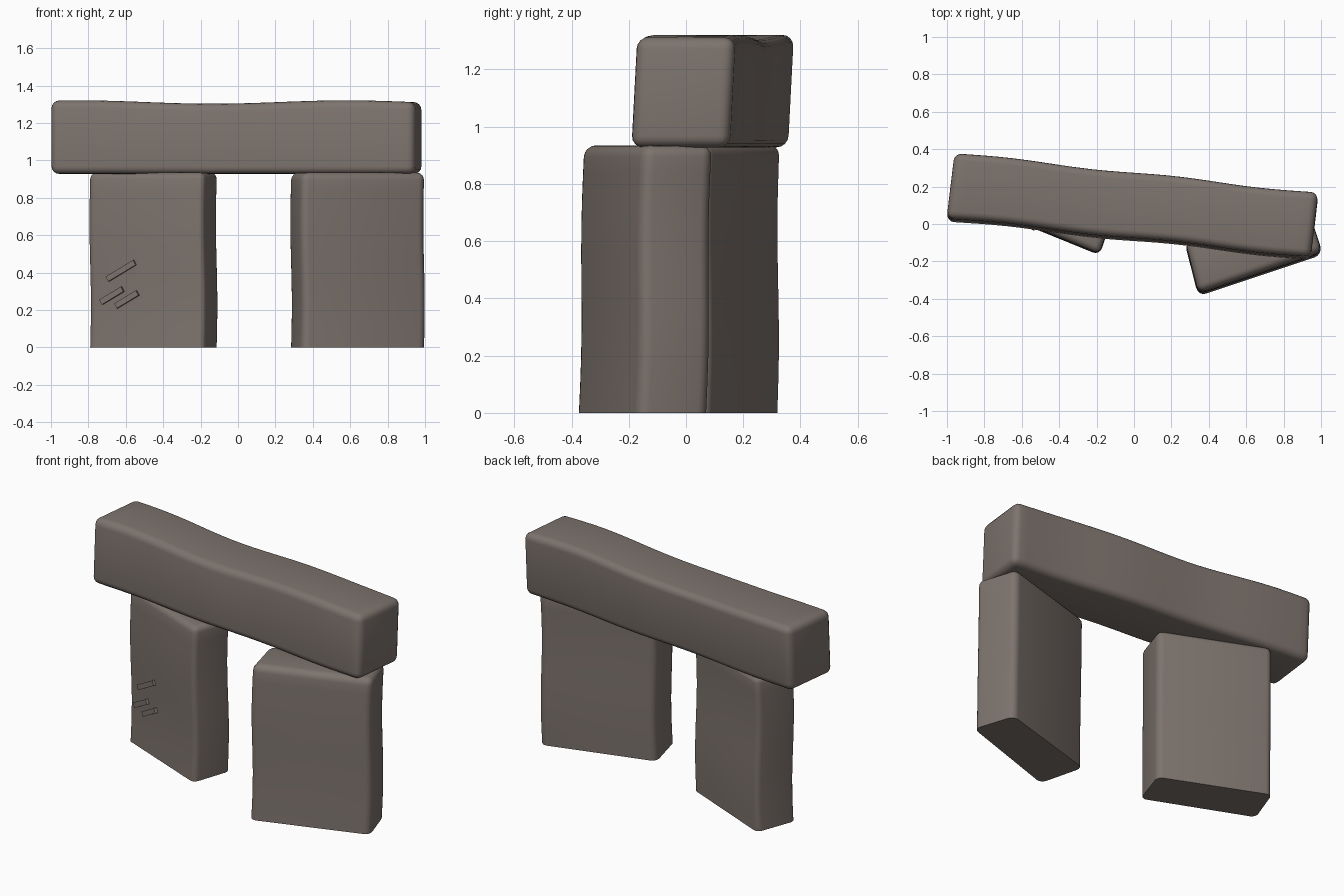
import bpy
import bmesh
import math
from mathutils import Vector

old = bpy.data.objects.get("Cube")
if old:
    bpy.data.objects.remove(old)

stone = bpy.data.materials.new("weathered stone")
stone.use_nodes = True
color = (0.205, 0.172, 0.153, 1)
stone.diffuse_color = color
bsdf = stone.node_tree.nodes["Principled BSDF"]
bsdf.inputs["Base Color"].default_value = color
bsdf.inputs["Roughness"].default_value = 0.9


def finish(name, bm):
    mesh = bpy.data.meshes.new(name)
    bm.normal_update()
    bm.to_mesh(mesh)
    bm.free()
    mesh.materials.append(stone)
    obj = bpy.data.objects.new(name, mesh)
    bpy.context.collection.objects.link(obj)
    bpy.ops.object.select_all(action='DESELECT')
    obj.select_set(True)
    bpy.context.view_layer.objects.active = obj
    bpy.ops.object.shade_smooth_by_angle(angle=math.radians(40))
    return obj


def block(name, plan, z0, z1, radius, round_base, axis, cuts, warp):
    """Prism over a four-cornered plan, with worn edges, sliced and then warped."""
    bm = bmesh.new()
    face = bm.faces.new([bm.verts.new((x, y, z0)) for x, y in plan])
    top = bmesh.ops.extrude_face_region(bm, geom=[face])["geom"]
    for v in top:
        if isinstance(v, bmesh.types.BMVert):
            v.co.z = z1
    bmesh.ops.recalc_face_normals(bm, faces=bm.faces)
    edges = [e for e in bm.edges
             if round_base or max(v.co.z for v in e.verts) > z0 + 0.01]
    bmesh.ops.bevel(bm, geom=edges, offset=radius, segments=4, profile=0.5,
                    affect='EDGES', clamp_overlap=True)
    # Slices that let the faces undulate
    lo = min(v.co.dot(axis) for v in bm.verts)
    hi = max(v.co.dot(axis) for v in bm.verts)
    for i in range(1, cuts):
        bmesh.ops.bisect_plane(bm, geom=bm.verts[:] + bm.edges[:] + bm.faces[:],
                               plane_co=axis * (lo + (hi - lo) * i / cuts),
                               plane_no=axis)
    for v in bm.verts:
        v.co += warp(v.co)
    return finish(name, bm)


def post_warp(lean):
    def warp(p):
        t = p.z / 0.93
        wave = 0.004 * math.sin(7 * p.z)
        return Vector((wave, lean * t + wave, 0))
    return warp


def lintel_warp(p):
    t = (p.z - 0.93) / 0.38
    lift = 0.009 * math.cos(4.4 * (p.x + 0.85)) * t
    side = 0.006 * math.sin(7 * p.x)
    return Vector((0, 0.02 * (t - 0.5) + side, lift))


up = Vector((0, 0, 1))

# Upright stones
block("right_upright", [(-0.80, 0.085), (-0.185, -0.165), (-0.105, 0.075), (-0.71, 0.33)],
      0, 0.935, 0.035, False, up, 10, post_warp(0.006))
block("left_upright", [(0.345, -0.385), (1.005, -0.165), (0.925, 0.08), (0.275, -0.11)],
      0, 0.935, 0.04, False, up, 10, post_warp(0.018))

# Lintel stone laid across
block("lintel", [(-1.002, 0.025), (0.945, -0.185), (0.985, 0.157), (-0.96, 0.372)],
      0.928, 1.312, 0.04, True, Vector((0.994, -0.107, 0)), 24, lintel_warp)

# Shallow chisel marks on the front of the right upright
face_dir = Vector((0.615, -0.25, 0)).normalized()
out = Vector((face_dir.y, -face_dir.x, 0))
marks = [(-0.622, 0.41, 0.165), (-0.672, 0.277, 0.13), (-0.592, 0.257, 0.13)]
for n, (x, z, length) in enumerate(marks):
    y = 0.085 - (x + 0.80) * 0.25 / 0.615
    along = (face_dir + up * 0.56).normalized()
    across = out.cross(along)
    bm = bmesh.new()
    bmesh.ops.create_cube(bm, size=1)
    for v in bm.verts:
        c = v.co.copy()
        v.co = (Vector((x, y + 0.004, z)) + along * c.x * length * 1.1
                + across * c.y * 0.03 + out * c.z * 0.03)
    bmesh.ops.recalc_face_normals(bm, faces=bm.faces)
    finish("chisel_mark_%d" % (n + 1), bm)
